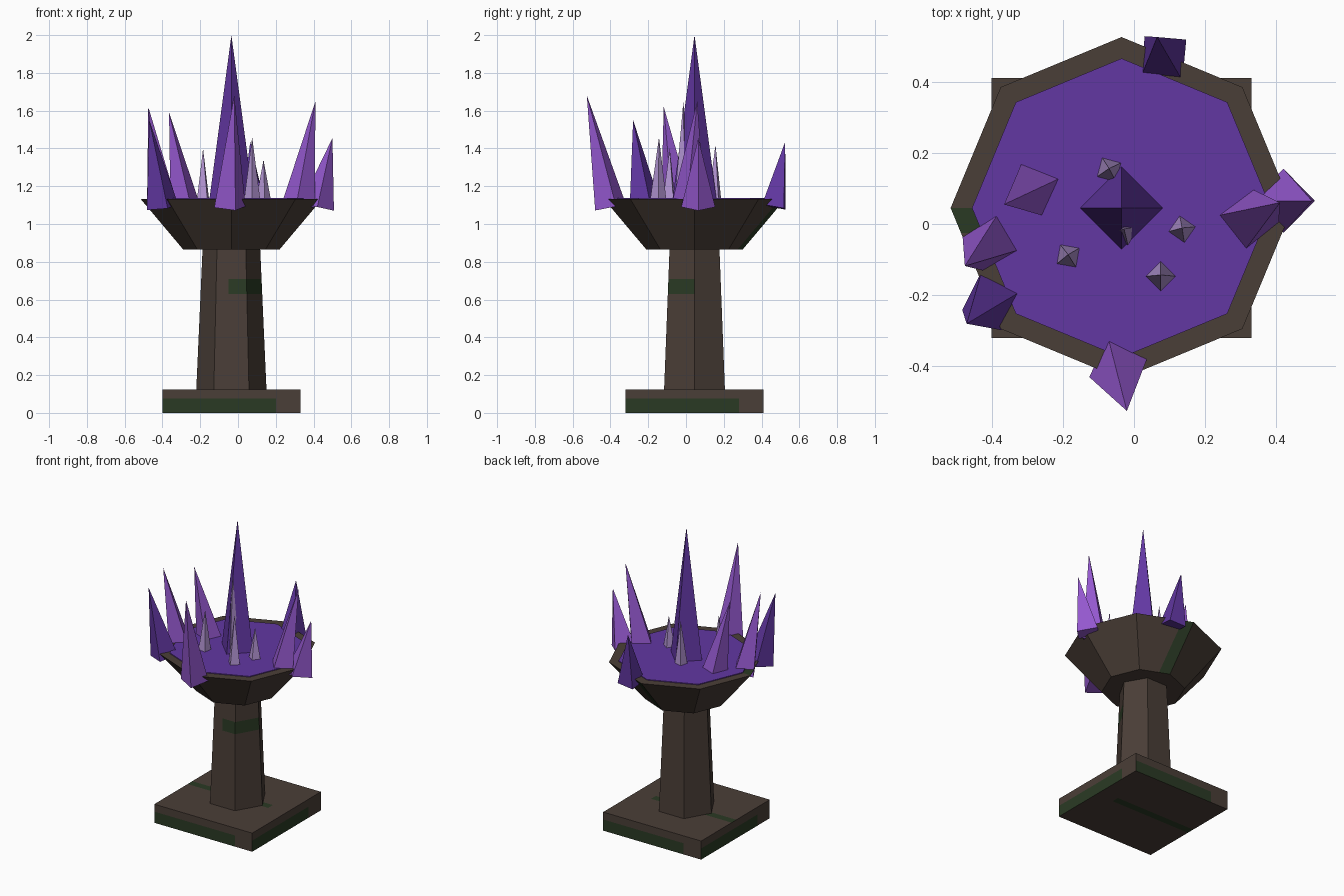
import bpy
import bmesh
from math import cos, sin, radians, tau
from mathutils import Vector, Matrix

cube = bpy.data.objects.get("Cube")
if cube:
    bpy.data.objects.remove(cube, do_unlink=True)


def material(name, hex_colour):
    srgb = [int(hex_colour[i:i + 2], 16) / 255 for i in (0, 2, 4)]
    rgba = [((c + 0.055) / 1.055) ** 2.4 for c in srgb] + [1]
    m = bpy.data.materials.new(name)
    m.use_nodes = True
    m.diffuse_color = rgba
    m.node_tree.nodes["Principled BSDF"].inputs["Base Color"].default_value = rgba
    return m


STONE = material("dark_stone", "4A3E37")
MOSS = material("moss", "2A3A24")
PURPLE = material("deep_purple", "6237A2")
VIOLET = material("bright_violet", "9458CE")
LILAC = material("pale_lilac", "B294D2")

CX, CY = -0.035, 0.045  # axis of the pedestal


def finish(bm, name, *mats):
    bmesh.ops.recalc_face_normals(bm, faces=bm.faces)
    mesh = bpy.data.meshes.new(name)
    bm.to_mesh(mesh)
    bm.free()
    for m in mats:
        mesh.materials.append(m)
    obj = bpy.data.objects.new(name, mesh)
    bpy.context.collection.objects.link(obj)
    return obj


def frustum(sides, r0, r1, z0, z1, phase=0.0):
    """Prism, tapered prism, or pyramid when r1 is zero."""
    bm = bmesh.new()

    def ring(r, z):
        angles = [phase + tau * i / sides for i in range(sides)]
        return [bm.verts.new((r * cos(a), r * sin(a), z)) for a in angles]

    low = ring(r0, z0)
    bm.faces.new(low)
    if r1 == 0:
        tip = bm.verts.new((0, 0, z1))
        for i in range(sides):
            bm.faces.new((low[i], low[(i + 1) % sides], tip))
    else:
        high = ring(r1, z1)
        bm.faces.new(high)
        for i in range(sides):
            j = (i + 1) % sides
            bm.faces.new((low[i], low[j], high[j], high[i]))
    return bm


def cut(bm, axis, *positions):
    normal = Vector([float(axis == a) for a in "xyz"])
    for p in positions:
        geom = bm.verts[:] + bm.edges[:] + bm.faces[:]
        bmesh.ops.bisect_plane(bm, geom=geom, plane_co=normal * p, plane_no=normal)


def paint(bm, rule):
    bmesh.ops.recalc_face_normals(bm, faces=bm.faces)
    for f in bm.faces:
        f.material_index = int(rule(f.calc_center_median(), f.normal))


def place(bm):
    bm.transform(Matrix.Translation((CX, CY, 0)))


# Square base slab, with a moss band on each side and a strip on top and bottom
HALF = 0.365
bm = frustum(4, HALF * 2 ** 0.5, HALF * 2 ** 0.5, 0, 0.125, radians(45))
cut(bm, "z", 0.075)
cut(bm, "x", -0.235, 0.235)
cut(bm, "y", -0.235, -0.01, 0.04, 0.235)


def base_moss(c, n):
    if abs(n.z) > 0.5:
        return -0.01 < c.y < 0.04 and c.x < 0.235
    along = c.dot(Vector((-n.y, n.x, 0)))  # runs round the slab
    return c.z < 0.075 and along < 0.235


paint(bm, base_moss)
place(bm)
finish(bm, "base_slab", STONE, MOSS)

# Hexagonal column with a moss patch at the front
bm = frustum(6, 0.186, 0.152, 0.12, 0.88)
cut(bm, "z", 0.63, 0.71)
cut(bm, "x", -0.015)
paint(bm, lambda c, n: 0.63 < c.z < 0.71 and n.y < -0.3 and c.x > -0.015)
place(bm)
finish(bm, "column", STONE, MOSS)

# Flared octagonal bowl with moss near the back and on the rim
bm = frustum(8, 0.255, 0.48, 0.865, 1.132)
cut(bm, "x", -0.34, 0.0, 0.065)
cut(bm, "y", -0.07, 0.0)


def bowl_moss(c, n):
    if n.z > 0.5:
        return c.x < -0.34 and -0.07 < c.y < 0
    return n.z > -0.9 and 0 < c.x < 0.065 and c.y > 0.1


paint(bm, bowl_moss)
place(bm)
finish(bm, "bowl", STONE, MOSS)

# Purple surface filling the bowl
bm = frustum(8, 0.42, 0.42, 1.10, 1.137)
place(bm)
finish(bm, "bowl_filling", PURPLE)


def crystal(name, base, tip, radius, twist, mat):
    base, tip = Vector(base), Vector(tip)
    axis = tip - base
    bm = frustum(4, radius, 0, 0, axis.length, radians(twist))
    turn = Vector((0, 0, 1)).rotation_difference(axis)
    bm.transform(Matrix.Translation(base) @ turn.to_matrix().to_4x4())
    finish(bm, name, mat)


# Large crystals: name, base centre, tip, radius, twist, colour
for args in (
    ("centre_crystal", (CX, CY, 1.09), (CX, CY, 2.0), 0.122, 0, PURPLE),
    ("left_outer_crystal", (0.42, 0.065, 1.09), (0.50, 0.065, 1.455), 0.09, 0, VIOLET),
    ("left_inner_crystal", (0.32, 0.012, 1.10), (0.41, 0.06, 1.65), 0.088, -7, VIOLET),
    ("back_crystal", (0.083, 0.465, 1.09), (0.065, 0.525, 1.435), 0.083, 40, PURPLE),
    ("right_inner_crystal", (-0.28, 0.1, 1.09), (-0.365, 0.055, 1.59), 0.085, 22, VIOLET),
    ("right_outer_crystal", (-0.40, -0.05, 1.09), (-0.475, -0.118, 1.62), 0.085, -14, VIOLET),
    ("front_right_crystal", (-0.40, -0.215, 1.09), (-0.47, -0.28, 1.55), 0.088, 18, PURPLE),
    ("front_crystal", (-0.043, -0.40, 1.09), (-0.02, -0.525, 1.68), 0.088, 20, VIOLET),
):
    crystal(*args)

# Small pale crystals: position, tip height, radius, twist
for i, (x, y, top, radius, twist) in enumerate((
    (-0.07, 0.152, 1.42, 0.042, 30),
    (0.135, -0.015, 1.34, 0.043, 10),
    (-0.185, -0.09, 1.40, 0.042, 35),
    (0.075, -0.147, 1.46, 0.045, 0),
    (-0.028, -0.018, 1.65, 0.045, 15),
)):
    crystal(f"small_crystal_{i + 1}", (x, y, 1.11), (x, y + 0.004, top), radius, twist, LILAC)
